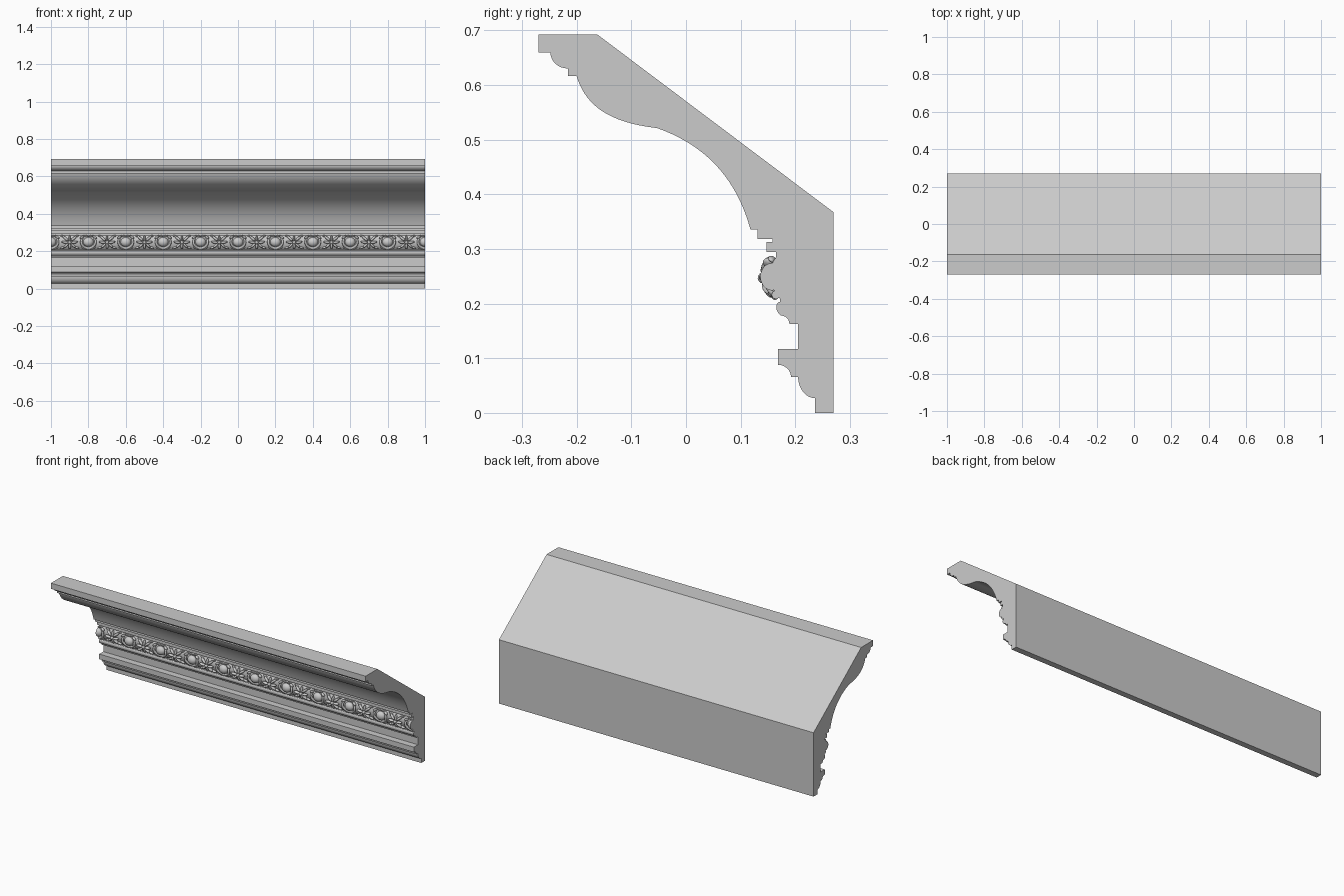
import bpy, bmesh, math
from mathutils import Matrix, Vector

if "Cube" in bpy.data.objects:
    bpy.data.objects.remove(bpy.data.objects["Cube"])


def arc(p, q, start, n=10):
    """Quarter-ellipse from p to q; start is 'v' (leaves vertically) or 'h'."""
    pts = []
    for i in range(1, n + 1):
        t = i / n * math.pi / 2
        a, b = 1 - math.cos(t), math.sin(t)
        if start == 'h':
            a, b = b, a
        pts.append((p[0] + (q[0] - p[0]) * a, p[1] + (q[1] - p[1]) * b))
    return pts


def bezier(p, c1, c2, q, n=20):
    out = []
    for i in range(1, n + 1):
        t = i / n
        s = 1 - t
        out.append(tuple(s**3 * p[k] + 3 * s * s * t * c1[k] + 3 * s * t * t * c2[k] + t**3 * q[k]
                         for k in (0, 1)))
    return out


def finish(bm, name, angle):
    bmesh.ops.recalc_face_normals(bm, faces=bm.faces[:])
    me = bpy.data.meshes.new(name)
    bm.to_mesh(me)
    bm.free()
    ob = bpy.data.objects.new(name, me)
    bpy.context.collection.objects.link(ob)
    bpy.ops.object.select_all(action='DESELECT')
    bpy.context.view_layer.objects.active = ob
    ob.select_set(True)
    bpy.ops.object.shade_smooth_by_angle(angle=math.radians(angle))
    return ob


# Moulding cross-section (y, z), from the back round the top and down the front
prof = [(.27, 0), (.27, .367), (-.162, .692), (-.27, .692), (-.27, .659), (-.248, .659)]
prof += arc((-.248, .659), (-.216, .63), 'v', 8)
prof += [(-.216, .616), (-.2, .616)]
prof += bezier((-.2, .616), (-.182, .555), (-.13, .53), (-.053, .521))
prof += bezier((-.053, .521), (.035, .49), (.092, .43), (.118, .335))
prof += [(.131, .335), (.131, .318), (.158, .318), (.158, .313), (.147, .313), (.147, .294),
         (.165, .294), (.165, .285)]
prof += bezier((.165, .285), (.15, .27), (.15, .23), (.172, .209), 10)
prof += [(.172, .203)]
prof += bezier((.172, .203), (.162, .203), (.163, .184), (.174, .178), 8)
prof += arc((.174, .178), (.189, .163), 'h', 6)
prof += [(.205, .163), (.205, .117), (.168, .117), (.168, .088)]
prof += arc((.168, .088), (.192, .066), 'h', 8)
prof += [(.205, .066)]
prof += arc((.205, .066), (.236, .027), 'v', 10)
prof += [(.236, 0)]

bm = bmesh.new()
face = bm.faces.new([bm.verts.new((-1, y, z)) for y, z in prof])
ext = bmesh.ops.extrude_face_region(bm, geom=[face], use_keep_orig=True)
bmesh.ops.translate(bm, vec=(2, 0, 0), verts=[v for v in ext['geom'] if isinstance(v, bmesh.types.BMVert)])
finish(bm, "cornice_moulding", 25)


def front(z, lift=0.0):
    """Depth of the rounded ornament band at height z."""
    return .142 + 16 * (z - .25) ** 2 - lift


def lobe(bm, x, z, angle, length, width, depth=.009, lift=0.0):
    """Leaf lobe: flattened ellipsoid lying on the band, turned in the face plane."""
    slope = math.atan(32 * (z - .25))
    m = (Matrix.Translation((x, front(z, lift), z)) @ Matrix.Rotation(-slope * .7, 4, 'X')
         @ Matrix.Rotation(math.radians(-angle), 4, 'Y')
         @ Matrix.Diagonal((length, depth, width, 1)))
    bmesh.ops.create_uvsphere(bm, u_segments=12, v_segments=8, radius=1, matrix=m)


def tube(bm, path, radii, sides=8):
    """Tapered round strip following (x, z) points over the band."""
    pts = [Vector((x, front(z) + .004, z)) for x, z in path]
    rings = []
    for i, p in enumerate(pts):
        d = (pts[min(i + 1, len(pts) - 1)] - pts[max(i - 1, 0)]).normalized()
        u = d.cross(Vector((0, 1, 0))).normalized()
        w = d.cross(u)
        rings.append([bm.verts.new(p + radii[i] * (u * math.cos(a) + w * math.sin(a)))
                      for a in (2 * math.pi * k / sides for k in range(sides))])
    for r, s in zip(rings, rings[1:]):
        for k in range(sides):
            bm.faces.new((r[k], r[(k + 1) % sides], s[(k + 1) % sides], s[k]))
    bm.faces.new(rings[0])
    bm.faces.new(rings[-1])


def egg(bm, x):
    # egg, then the cup around it with curled lips
    m = Matrix.Translation((x, .157, .249)) @ Matrix.Diagonal((.028, .021, .025, 1))
    bmesh.ops.create_uvsphere(bm, u_segments=20, v_segments=12, radius=1, matrix=m)
    path = [(x + .038 * math.sin(a), .25 - .034 * math.cos(a))
            for a in (math.radians(-125 + 250 * i / 20) for i in range(21))]
    tube(bm, path, [.005 + .003 * math.cos(math.radians(-90 + 9 * i)) for i in range(21)])
    for s in (-1, 1):
        lobe(bm, x + s * .034, .274, s * -35, .013, .007, .011)
        lobe(bm, x + s * .014, .281, s * 12, .015, .005, .008)
        lobe(bm, x + s * .022, .215, s * 25, .018, .005, .007)


def leaf(bm, x):
    # central stem and paired lobes fanning out between the eggs
    lobe(bm, x, .268, 90, .019, .006, .009)
    lobe(bm, x, .247, 90, .010, .009, .010, .001)
    lobe(bm, x, .226, 90, .017, .007, .009)
    for s in (-1, 1):
        lobe(bm, x + s * .022, .268, s * 42, .021, .007)
        lobe(bm, x + s * .036, .280, s * 15, .014, .005, .007)
        lobe(bm, x + s * .025, .248, s * 8, .019, .007)
        lobe(bm, x + s * .019, .230, s * -45, .019, .006)
        lobe(bm, x + s * .036, .219, s * -20, .016, .006, .007)


# Carved egg-and-leaf band, trimmed flush at both ends
eggs, leaves = bmesh.new(), bmesh.new()
for i in range(11):
    egg(eggs, -1 + .2 * i)
for i in range(10):
    leaf(leaves, -.9 + .2 * i)
for s in (-1, 1):
    cut = bmesh.ops.bisect_plane(eggs, geom=eggs.verts[:] + eggs.edges[:] + eggs.faces[:],
                                 plane_co=(s, 0, 0), plane_no=(s, 0, 0), clear_outer=True)
    bmesh.ops.holes_fill(eggs, edges=[e for e in cut['geom_cut'] if isinstance(e, bmesh.types.BMEdge)])
finish(eggs, "carved_eggs", 50)
finish(leaves, "carved_leaves", 50)
